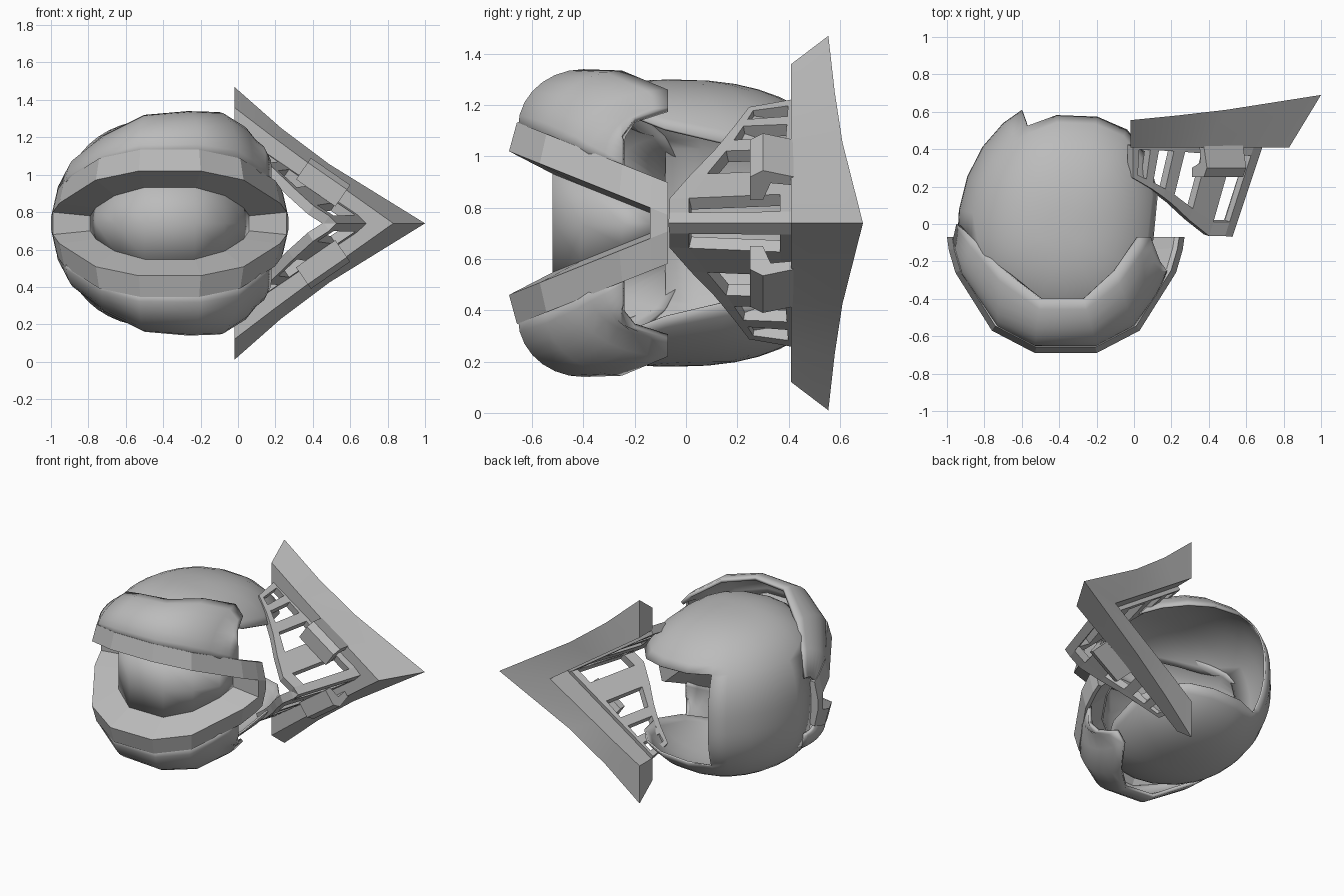
import bpy, bmesh
from math import sin, cos, radians, copysign
from mathutils import Vector

MID = 0.74  # height of the horizontal symmetry plane

cube = bpy.data.objects.get("Cube")
if cube:
    bpy.data.objects.remove(cube)

gray = bpy.data.materials.new("plain gray")
gray.use_nodes = True
gray.diffuse_color = (0.5, 0.5, 0.5, 1)
gray.node_tree.nodes["Principled BSDF"].inputs["Base Color"].default_value = (0.5, 0.5, 0.5, 1)


def make(name, faces, smooth=None, thick=0, offset=-1):
    """Build an object from faces given as point lists, mirrored in height."""
    bm = bmesh.new()
    for pts in faces:
        pts = [Vector(p) for p in pts]
        flip = [Vector((p.x, p.y, 2 * MID - p.z)) for p in reversed(pts)]
        for face in (pts, flip):
            bm.faces.new([bm.verts.new(p) for p in face])
    bmesh.ops.remove_doubles(bm, verts=bm.verts, dist=0.0005)
    bmesh.ops.recalc_face_normals(bm, faces=bm.faces)
    me = bpy.data.meshes.new(name)
    bm.to_mesh(me)
    bm.free()
    me.materials.append(gray)
    ob = bpy.data.objects.new(name, me)
    bpy.context.collection.objects.link(ob)
    if thick:
        mod = ob.modifiers.new("shell", 'SOLIDIFY')
        mod.thickness, mod.offset = thick, offset
    if smooth:
        bpy.ops.object.select_all(action='DESELECT')
        ob.select_set(True)
        bpy.context.view_layer.objects.active = ob
        bpy.ops.object.shade_smooth_by_angle(angle=radians(smooth))
    return ob


def loft(rows, closed=False, caps=()):
    """Quads between successive rows of points."""
    faces = []
    n = len(rows[0])
    for a, b in zip(rows, rows[1:]):
        for i in range(n if closed else n - 1):
            j = (i + 1) % n
            faces.append([a[i], a[j], b[j], b[i]])
    return faces + [rows[c] for c in caps]


def along(path, t):
    """Point at fraction t of an evenly spaced path."""
    f = t * (len(path) - 1)
    i = min(int(f), len(path) - 2)
    return Vector(path[i]).lerp(Vector(path[i + 1]), f - i)


# V-shaped rear fin, swept from its tip to the apex
fin = [[(-.02, .41, 1.36), (-.02, .555, 1.47), (-.02, .555, 1.20), (-.02, .41, 1.20)],
       [(.19, .41, 1.20), (.23, .58, 1.25), (.15, .57, 1.085), (.15, .41, 1.085)],
       [(.40, .41, 1.045), (.49, .61, 1.055), (.32, .58, .97), (.32, .41, .97)],
       [(.83, .41, MID), (1.0, .69, MID), (.66, .60, MID), (.66, .41, MID)]]
make("rear_fin", loft(fin, True, (0,)), 25)

# Slatted side grille between the fin and its front edge
back_edge = [(-.02, .42, 1.2), (.66, .42, MID)]
front_edge = [(-.02, .25, 1.17), (.1, .18, 1.08), (.23, .08, .96), (.36, -.06, .83), (.5, -.06, MID)]
ts = [0, .05, .14, .21, .33, .42, .6, .8, .95, 1]
ss = [0, .1, .84, 1]
grid = [[along(back_edge, t).lerp(along(front_edge, t), s) for s in ss] for t in ts]
cells = []
for i in range(len(ts) - 1):
    for j in range(len(ss) - 1):
        if not (i % 2 and j == 1):
            cells.append([grid[i][j], grid[i][j + 1], grid[i + 1][j + 1], grid[i + 1][j]])
make("side_grille", cells, None, .055, 0)

# Angled clips hooked over the fin arms
arm = Vector((.21, 0, -.145))
inward = Vector((-.57, 0, -.82))
profile = [(0, .30), (.03, .42), (.07, .42), (.06, .33), (.14, .30), (.14, .25), (.03, .25)]
ends = [[Vector((.39, y, 1.09)) + inward * n + arm * k for n, y in profile] for k in (0, 1)]
make("fin_clip", loft(ends, True, (0, 1)))

# Rear dome: upper cap all round, with a wall that leaves the left back open
wall_columns = [(az, 1.07) for az in (113.6, 125, 140, 155, 170, 183)]
cap_columns = wall_columns + [
    (195, 1.1), (205, 1.13), (225, 1.18), (250, 1.2), (270, 1.2), (295, 1.2), (320, 1.2),
    (340, 1.17), (358, 1.11), (375, 1.05), (395, 1.035), (415, 1.035),
    (435, 1.05), (455, 1.06), (473.6, 1.07)]


def power(v, k):
    return copysign(abs(v) ** k, v)


def dome_point(az, s):
    """Point at azimuth az, with s rising from 0 at the middle to 1 at the pole."""
    a = radians(az)
    ry = .72 if sin(a) > 0 else .6
    k = 1 if cos(a) < 0 else .8
    r = max(0, 1 - s * s) ** .417
    return (-.37 + .575 * r * power(cos(a), k), -.05 + ry * r * power(sin(a), k),
            MID + .56 * s ** .833)


def dome_column(az, edge, is_wall=False):
    lo = ((edge - MID) / .56) ** 1.2
    steps = [i / 8 for i in range(9)]
    if is_wall:
        return [dome_point(az, lo * k) for k in steps]
    return [dome_point(az, lo + (1 - lo) * sin(k * radians(90))) for k in steps]


dome = []
for f in loft([dome_column(*c) for c in cap_columns]) + loft([dome_column(*c, True) for c in wall_columns]):
    dome.append([p for i, p in enumerate(f) if (Vector(p) - Vector(f[i - 1])).length > 1e-4])
make("rear_dome", dome, 50, .012)

# Mouth rims: plan outlines, symmetric across the head's own centre line
CX = -.365


def outline(half):
    return [(CX - x, y) for x, y in half] + [(CX + x, y) for x, y in reversed(half)]


outer = outline([(.635, -.07), (.625, -.14), (.59, -.26), (.395, -.57), (.165, -.69)])
inner = outline([(.425, -.07), (.425, -.14), (.395, -.25), (.295, -.41), (.135, -.52)])


def under(y):
    return 1.02 - .4 * (y + .69)


def over(y):
    return 1.13 - .4 * (y + .65)


def shrink(p, k):
    # narrow the plan, but leave the hinge ends flush
    return CX + (p[0] - CX) * k, min(p[1] * k, -.07)


rim = []
for o, i in zip(outer, inner):
    top, lip = shrink(o, .955), shrink(o, .915)
    rim.append([(*o, under(o[1])), (*top, over(top[1])), (*lip, over(lip[1])),
                (*i, under(i[1]) - .02)])
make("mouth_rim", loft(rim, True, (0, -1)))

# Visor: upright curved wall inside the mouth
make("visor", loft([[(x, y, under(y) - .02), (x, y, MID)] for x, y in inner[1:-1]]), 40, .01)

# Hinge blocks joining the rims at both sides
for name, side in (("right_hinge", -1), ("left_hinge", 1)):
    quad = [(CX + side * x, y) for x, y in ((.425, -.14), (.625, -.14), (.635, -.07), (.425, -.07))]
    make(name, loft([[(x, y, under(y)) for x, y in quad], [(x, y, MID) for x, y in quad]], True, (0,)))

# Front shell: quarter-round columns from the rim up to the free edge
shell = [((-.97, -.09), (-.95, 0, .95)), ((-.92, -.27), (-.86, -.08, 1.09)),
         ((-.73, -.55), (-.72, -.23, 1.21)), ((-.53, -.655), (-.5, -.4, 1.32)),
         ((-.2, -.655), (-.27, -.4, 1.34)), ((.0, -.55), (-.1, -.25, 1.335)),
         ((.08, -.44), (.03, -.07, 1.26)), ((.12, -.38), (.09, -.07, 1.19)),
         ((.15, -.32), (.14, -.2, 1.15)), ((.18, -.25), (.175, -.25, 1.08))]
rows = []
for (bx, by), (ex, ey, ez) in shell:
    bz = over(by) - .02
    col = []
    for i in range(8):
        a = radians(90) * i / 7
        c, s = cos(a), sin(a)
        col.append((ex + (bx - ex) * c, ey + (by - ey) * c, bz + (ez - bz) * s))
    rows.append(col)
make("front_shell", loft(rows), 40, .025)
